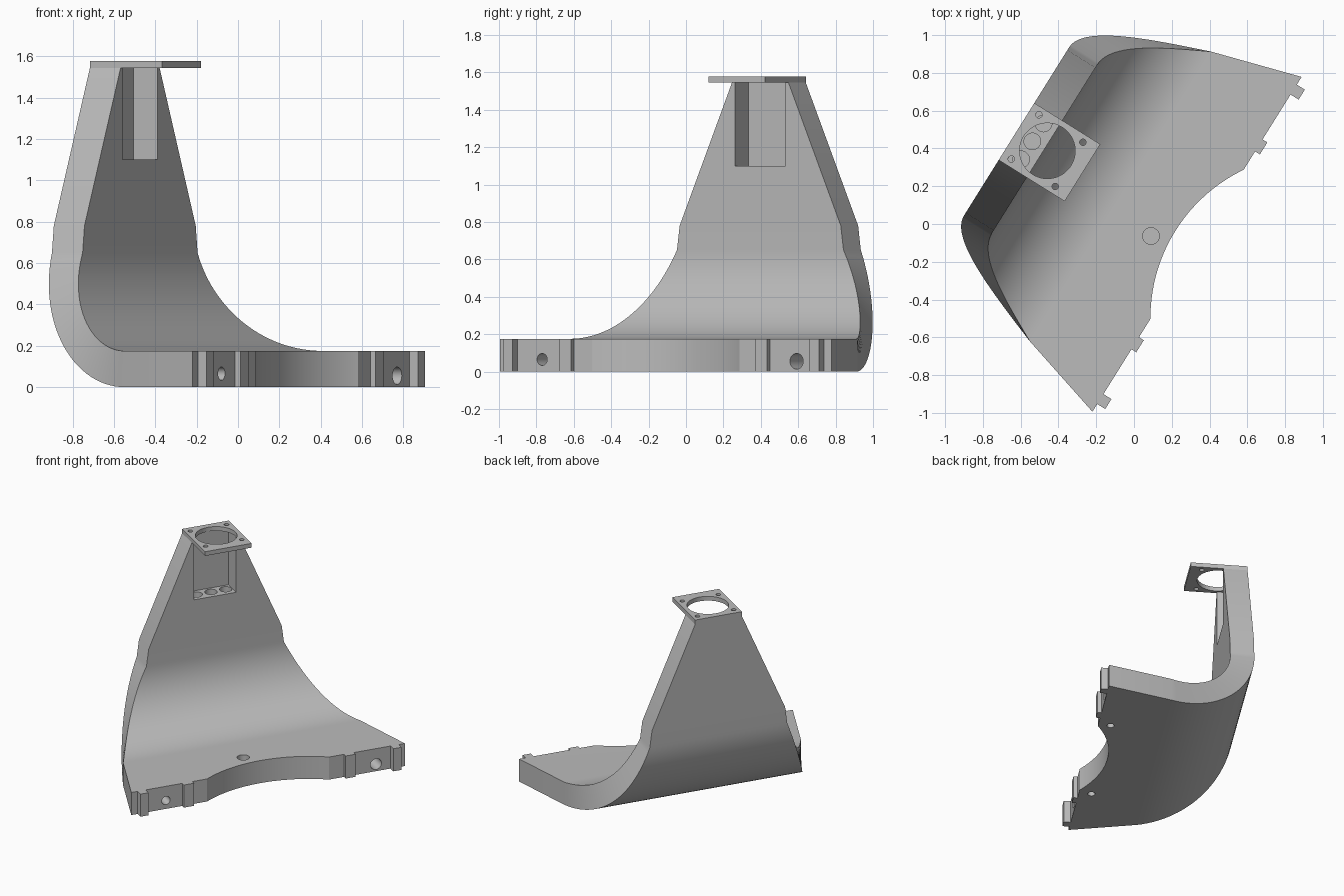
import bpy, bmesh, math
from mathutils import Matrix, Vector

if "Cube" in bpy.data.objects:
    bpy.data.objects.remove(bpy.data.objects["Cube"], do_unlink=True)

grey = bpy.data.materials.new("light_grey")
grey.use_nodes = True
colour = (0.5, 0.5, 0.5, 1)
grey.diffuse_color = colour
grey.node_tree.nodes["Principled BSDF"].inputs["Base Color"].default_value = colour

# Local frame: x along the front edge, y toward the wall; placed at the end
PLACE = Matrix.Rotation(math.radians(58), 4, 'Z') @ Matrix.Translation((0.0855, 0, 0))
FRONT, BACK, THICK = -0.34, 0.787, 0.175
BEND_R, TOP, SHOULDER = 0.65, 1.545, 0.78


def make(name, bm):
    bmesh.ops.recalc_face_normals(bm, faces=bm.faces)
    mesh = bpy.data.meshes.new(name)
    bm.to_mesh(mesh)
    bm.free()
    mesh.materials.append(grey)
    ob = bpy.data.objects.new(name, mesh)
    bpy.context.collection.objects.link(ob)
    return ob


def box(name, lo, hi):
    bm = bmesh.new()
    lo, hi = Vector(lo), Vector(hi)
    size = Matrix.Diagonal((*(hi - lo), 1))
    bmesh.ops.create_cube(bm, size=1, matrix=Matrix.Translation((lo + hi) / 2) @ size)
    return make(name, bm)


def rod(name, centre, radius, length, axis='Z', sides=32):
    bm = bmesh.new()
    turn = Matrix.Rotation(math.pi / 2, 4, 'X') if axis == 'Y' else Matrix()
    bmesh.ops.create_cone(bm, cap_ends=True, segments=sides, radius1=radius, radius2=radius,
                          depth=length, matrix=Matrix.Translation(centre) @ turn)
    return make(name, bm)


def cut(ob, cutter):
    bpy.context.view_layer.objects.active = ob
    cutter.hide_render = True
    mod = ob.modifiers.new("cut", 'BOOLEAN')
    mod.operation, mod.solver, mod.object = 'DIFFERENCE', 'EXACT', cutter
    bpy.ops.object.modifier_apply(modifier=mod.name)
    bpy.data.objects.remove(cutter, do_unlink=True)


# Bent body: base, bend and tapering wall lofted from four-point sections
# each section: outer (y, z), inner (y, z), half width
inner_y = BACK - THICK
sections = [((FRONT, 0), (FRONT, THICK), 1.045)]
steps = 28
for i in range(steps + 1):
    a = math.pi / 2 * i / steps
    outer, inner = [(BACK - BEND_R + r * math.sin(a), BEND_R - r * math.cos(a))
                    for r in (BEND_R, BEND_R - THICK)]
    sections.append((outer, inner, 0.905 - 0.242 * a))
sections.append(((BACK, SHOULDER), (inner_y, SHOULDER), 0.508))
sections.append(((BACK, TOP), (inner_y, TOP), 0.178))

bm = bmesh.new()
rings = [[bm.verts.new((s * w, *p)) for s, p in ((-1, o), (1, o), (1, n), (-1, n))]
         for o, n, w in sections]
for r0, r1 in zip(rings, rings[1:]):
    for k in range(4):
        m = (k + 1) % 4
        bm.faces.new((r0[k], r0[m], r1[m], r1[k]))
bm.faces.new(rings[0])
bm.faces.new(rings[-1])
body = make("bent_body", bm)

# Concave front edge
depth, radius = 0.135, 0.87
cut(body, rod("arc_cutter", (0, FRONT + depth - radius, 0.1), radius, 0.6, sides=128))

# Pocket in the wall with three blind holes in its floor
cut(body, box("pocket_cutter", (-0.16, 0.5, 1.1), (0.16, 0.749, 1.7)))
for x in (-0.112, 0, 0.112):
    cut(body, rod("floor_hole_cutter", (x, 0.688, 1.1), 0.044, 0.4))

# Holes in the front edge, the base top and the underside
cut(body, rod("edge_hole_cutter", (-0.78, FRONT, 0.065), 0.032, 0.4, 'Y'))
cut(body, rod("edge_hole_cutter", (0.824, FRONT, 0.055), 0.042, 0.4, 'Y'))
cut(body, rod("top_hole_cutter", (-0.092, -0.11, THICK), 0.044, 0.2))
for x in (-0.51, 0.48):
    cut(body, rod("under_hole_cutter", (x, -0.25, 0), 0.027, 0.16))

# Mounting plate with a large opening and four corner holes
plate = box("mounting_plate", (-0.178, 0.375, TOP), (0.178, BACK, 1.578))
cut(plate, rod("opening_cutter", (0, 0.594, TOP), 0.147, 0.3, sides=64))
for x in (-0.138, 0.138):
    for y in (0.459, 0.733):
        cut(plate, rod("screw_hole_cutter", (x, y, TOP), 0.017, 0.3, sides=20))

parts = [body, plate]

# Locating tabs on the front edge
for side, s in (("right", -1), ("left", 1)):
    for name, near, far, out in (("outer", 0.935, 0.997, 0.05), ("inner", 0.58, 0.655, 0.03)):
        x0, x1 = sorted((s * near, s * far))
        parts.append(box(f"{side}_{name}_tab", (x0, FRONT - out, 0),
                         (x1, FRONT + 0.01, THICK)))

for ob in parts:
    ob.data.transform(PLACE)
    for p in ob.data.polygons:
        p.use_smooth = True
    ob.data.set_sharp_from_angle(angle=math.radians(25))
